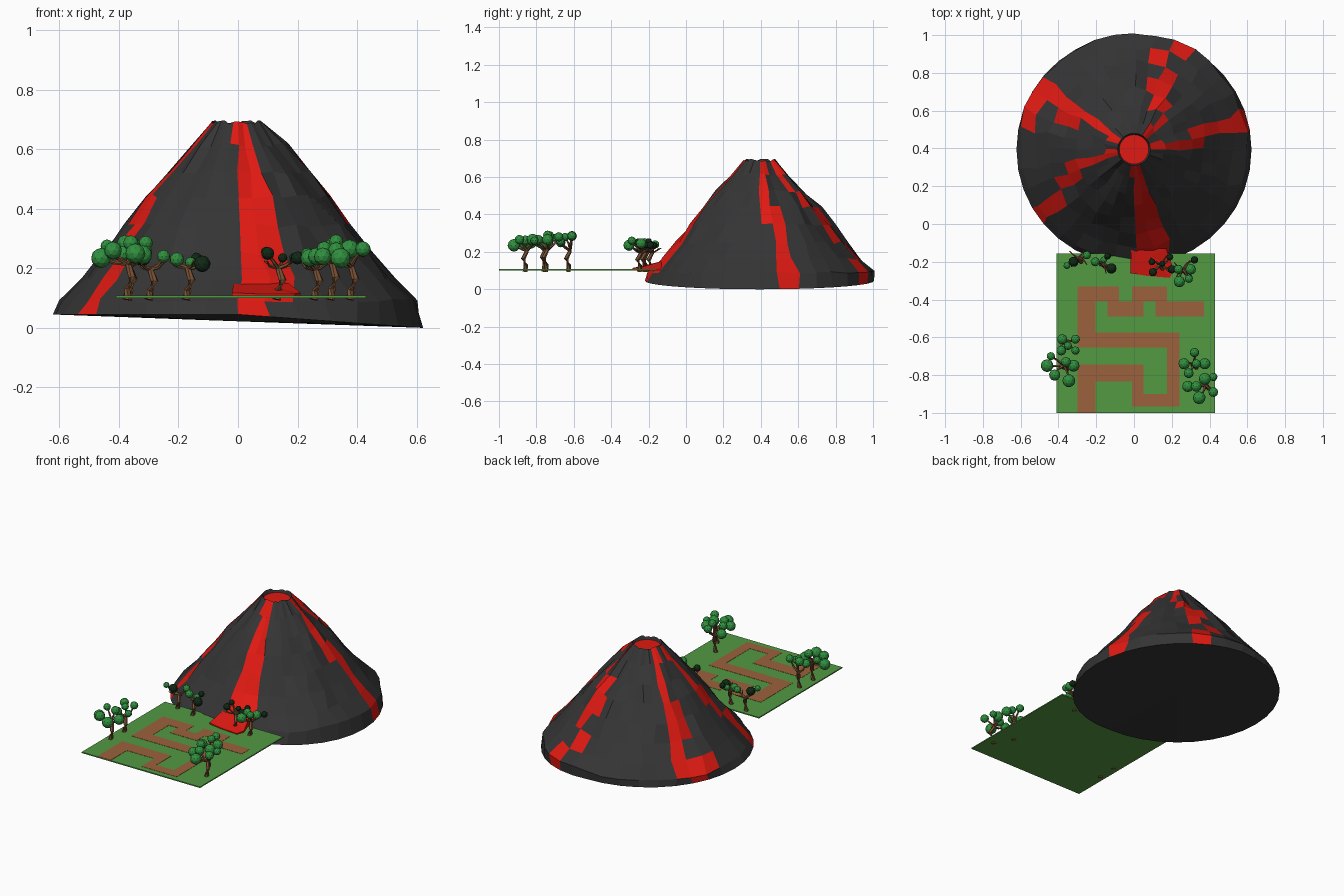
import bpy, bmesh, math, random
from mathutils import Vector, Matrix

if "Cube" in bpy.data.objects:
    bpy.data.objects.remove(bpy.data.objects["Cube"])

random.seed(4)


def material(name, rgb):
    m = bpy.data.materials.new(name)
    m.diffuse_color = (*rgb, 1)
    m.use_nodes = True
    m.node_tree.nodes["Principled BSDF"].inputs["Base Color"].default_value = m.diffuse_color
    return m


ROCK = material("dark_rock", (0.035, 0.035, 0.035))
LAVA = material("lava", (0.75, 0.01, 0.006))
GRASS = material("grass", (0.085, 0.32, 0.055))
DIRT = material("dirt", (0.33, 0.12, 0.045))
BARK = material("bark", (0.2, 0.085, 0.035))
LEAF = material("leaf", (0.03, 0.28, 0.05))
BURNT = material("burnt_leaf", (0.006, 0.022, 0.008))


def finish(bm, name, *mats):
    bmesh.ops.recalc_face_normals(bm, faces=bm.faces)
    me = bpy.data.meshes.new(name)
    bm.to_mesh(me)
    bm.free()
    for m in mats:
        me.materials.append(m)
    ob = bpy.data.objects.new(name, me)
    bpy.context.collection.objects.link(ob)
    return ob


def add_box(bm, x0, x1, y0, y1, z0, z1):
    bmesh.ops.create_cube(bm, size=1, matrix=Matrix.Translation(
        ((x0 + x1) / 2, (y0 + y1) / 2, (z0 + z1) / 2))
        @ Matrix.Diagonal((x1 - x0, y1 - y0, z1 - z0, 1)))


def add_tube(bm, pts, radii, sides=6):
    rings = []
    for i, p in enumerate(pts):
        d = (pts[min(i + 1, len(pts) - 1)] - pts[max(i - 1, 0)]).normalized()
        q = d.to_track_quat('Z', 'Y')
        rings.append([bm.verts.new(p + q @ Vector((
            radii[i] * math.cos(k * math.tau / sides),
            radii[i] * math.sin(k * math.tau / sides), 0))) for k in range(sides)])
    for a, b in zip(rings, rings[1:]):
        for k in range(sides):
            bm.faces.new((a[k], a[k - 1], b[k - 1], b[k]))
    bm.faces.new(rings[0])
    bm.faces.new(rings[-1])


# Volcano cone: jittered rings, with lava painted on chosen segments of each band
N = 36
CY = 0.395
RINGS = [(0.085, 0.688), (0.15, 0.615), (0.23, 0.525), (0.30, 0.44), (0.37, 0.345),
         (0.445, 0.25), (0.52, 0.165), (0.585, 0.09), (0.61, 0.0)]
# each stream: first segment and width for every band, top to bottom
STREAMS = [
    [(26, 3), (27, 2), (27, 2), (27, 2), (27, 2), (27, 2), (27, 2), (27, 1)],   # front
    [(0, 2), (0, 1), (0, 1), (0, 2), (1, 1), (1, 1), (1, 1), (1, 1)],           # right
    [(4, 2), (4, 1), (5, 2), (6, 2), (6, 1), (7, 1), (6, 1), (6, 1)],           # back
    [(14, 2), (14, 1), (14, 1), (14, 2), (14, 2), (14, 1), (14, 3), (15, 1)],   # left
    [(18, 2), (19, 1), (19, 1), (19, 2), (20, 1), (21, 1), (21, 1), (21, 1)],   # front left
]
bm = bmesh.new()
loops = []
last = len(RINGS) - 1
for j, (r, z) in enumerate(RINGS):
    loop = []
    for i in range(N):
        a = math.tau * i / N
        rr, zz, aa = r, z, a
        if 0 < j < last:
            rr += random.uniform(-0.012, 0.012) + 0.006 * math.sin(7 * a + j)
            rr *= 1 + 0.05 * max(0, math.sin(a)) * (j > 2)
            aa += random.uniform(-0.03, 0.03)
            zz += random.uniform(-0.008, 0.008)
        elif j == 0:
            zz += random.uniform(-0.004, 0.01)
        else:
            zz = 0.045 - 0.045 * max(0, math.cos(a))
        loop.append(bm.verts.new((rr * 1.02 * math.cos(aa), CY + rr * math.sin(aa)
                                  - 0.005 * (j == last) * (math.sin(a) < 0), zz)))
    loops.append(loop)
for j in range(last):
    lava = {(s + k) % N for st in STREAMS for s, w in [st[j]] for k in range(w)}
    for i in range(N):
        n = (i + 1) % N
        f = bm.faces.new((loops[j][i], loops[j + 1][i], loops[j + 1][n], loops[j][n]))
        f.material_index = int(i in lava)
low = bm.verts.new((0, CY, 0.022))
inner = [bm.verts.new((0.078 * math.cos(math.tau * i / N),
                       CY + 0.078 * math.sin(math.tau * i / N), 0.672)) for i in range(N)]
for i in range(N):
    n = (i + 1) % N
    bm.faces.new((loops[-1][i], low, loops[-1][n]))
    bm.faces.new((loops[0][i], loops[0][n], inner[n], inner[i]))
bm.faces.new(inner).material_index = 1
finish(bm, "volcano", ROCK, LAVA)

# Lava tongue spilling onto the lawn
bm = bmesh.new()
edge = [(-0.015, -0.13, 0.15), (-0.02, -0.26, 0.118), (0.07, -0.275, 0.114),
        (0.19, -0.285, 0.114), (0.21, -0.24, 0.118), (0.17, -0.13, 0.15)]
top = [bm.verts.new(p) for p in edge]
bot = [bm.verts.new((x, y, 0.104)) for x, y, z in edge]
hub = bm.verts.new((0.09, -0.17, 0.14))
for i in range(len(edge)):
    bm.faces.new((top[i - 1], top[i], hub))
    bm.faces.new((top[i - 1], bot[i - 1], bot[i], top[i]))
bm.faces.new(bot)
finish(bm, "lava_tongue", LAVA)

# Lawn slab
bm = bmesh.new()
add_box(bm, -0.41, 0.43, -1.0, -0.155, 0.101, 0.108)
finish(bm, "lawn", GRASS)

# Winding dirt path: x0, x1, y0, y1 of each straight, kept from overlapping
PATH = [(-0.30, -0.08, -0.41, -0.33), (-0.30, -0.205, -0.575, -0.41),
        (-0.14, 0.05, -0.49, -0.41), (-0.01, 0.175, -0.41, -0.33),
        (0.115, 0.37, -0.49, -0.41), (-0.30, 0.24, -0.655, -0.575),
        (0.175, 0.24, -0.90, -0.655), (-0.01, 0.24, -0.965, -0.90),
        (-0.01, 0.05, -0.90, -0.835), (-0.30, 0.05, -0.835, -0.745),
        (-0.30, -0.205, -0.999, -0.835)]
bm = bmesh.new()
for p in PATH:
    add_box(bm, *p, 0.105, 0.1095)
finish(bm, "dirt_path", DIRT)


# Trees: crooked trunk, a branch to every leaf ball, some bare twigs
def tree(name, x, y, h, leaves, burnt=(), twigs=0):
    wood = bmesh.new()
    base = Vector((x, y, 0.095))
    fork = base + Vector((0.005, 0.01, h))
    add_tube(wood, [base, base + Vector((0.006, 0.004, h * 0.3)),
                    base + Vector((0.02, -0.01, h * 0.62)), fork],
             [0.015, 0.013, 0.013, 0.01])

    def branch(tip, r):
        mid = fork.lerp(tip, 0.5) + Vector((random.uniform(-.01, .01),
                                            random.uniform(-.01, .01), -0.006))
        add_tube(wood, [fork, mid, tip], [r, r * 0.75, r * 0.4], 5)

    for label, mat, spots in (("leaves", LEAF, leaves), ("burnt_leaves", BURNT, burnt)):
        if not spots:
            continue
        balls = bmesh.new()
        for lx, ly, lz, r in spots:
            c = Vector((lx, ly, lz))
            branch(c, 0.008)
            rot = Matrix.Rotation(random.uniform(0, 6), 4, 'Z')
            bmesh.ops.create_icosphere(balls, subdivisions=2, radius=r,
                                       matrix=Matrix.Translation(c) @ rot)
        finish(balls, name + "_" + label, mat)
    for k in range(twigs):
        a = math.tau * k / twigs + 0.9
        branch(fork + Vector((0.06 * math.cos(a), 0.06 * math.sin(a), 0.025)), 0.006)
    finish(wood, name + "_wood", BARK)


tree("tree_left_a", -0.37, -0.63, 0.11,
     [(-.38, -.61, .285, .027), (-.31, -.61, .285, .024), (-.385, -.67, .25, .026),
      (-.31, -.67, .255, .022), (-.35, -.645, .28, .022)])
tree("tree_left_b", -0.375, -0.76, 0.12,
     [(-.46, -.75, .235, .034), (-.42, -.80, .26, .030), (-.345, -.83, .25, .034),
      (-.32, -.75, .245, .032), (-.36, -.73, .285, .026), (-.44, -.70, .275, .022)])
tree("tree_right_a", 0.31, -0.75, 0.12,
     [(.32, -.68, .28, .025), (.265, -.74, .24, .030), (.375, -.74, .265, .030),
      (.29, -.79, .265, .026), (.33, -.74, .29, .024)])
tree("tree_right_b", 0.375, -0.86, 0.11,
     [(.285, -.86, .24, .030), (.345, -.92, .235, .034), (.42, -.89, .265, .026),
      (.375, -.82, .265, .032), (.33, -.86, .26, .028), (.42, -.81, .26, .022)])
tree("tree_back_left_a", -0.30, -0.19, 0.10,
     [(-.25, -.165, .24, .022), (-.355, -.22, .255, .018)],
     [(-.32, -.20, .235, .027)], 4)
tree("tree_back_left_b", -0.175, -0.215, 0.105,
     [(-.205, -.20, .23, .024), (-.16, -.19, .22, .018)],
     [(-.12, -.235, .215, .028), (-.14, -.17, .235, .018)], 3)
tree("tree_back_right_a", 0.13, -0.225, 0.105, [],
     [(.095, -.20, .255, .018), (.10, -.255, .25, .022), (.19, -.175, .235, .018),
      (.20, -.24, .235, .022), (.15, -.21, .235, .016)], 4)
tree("tree_back_right_b", 0.255, -0.25, 0.10,
     [(.24, -.305, .235, .030), (.235, -.24, .245, .024), (.30, -.24, .245, .028),
      (.29, -.29, .26, .022)],
     [(.32, -.19, .235, .020)], 4)
